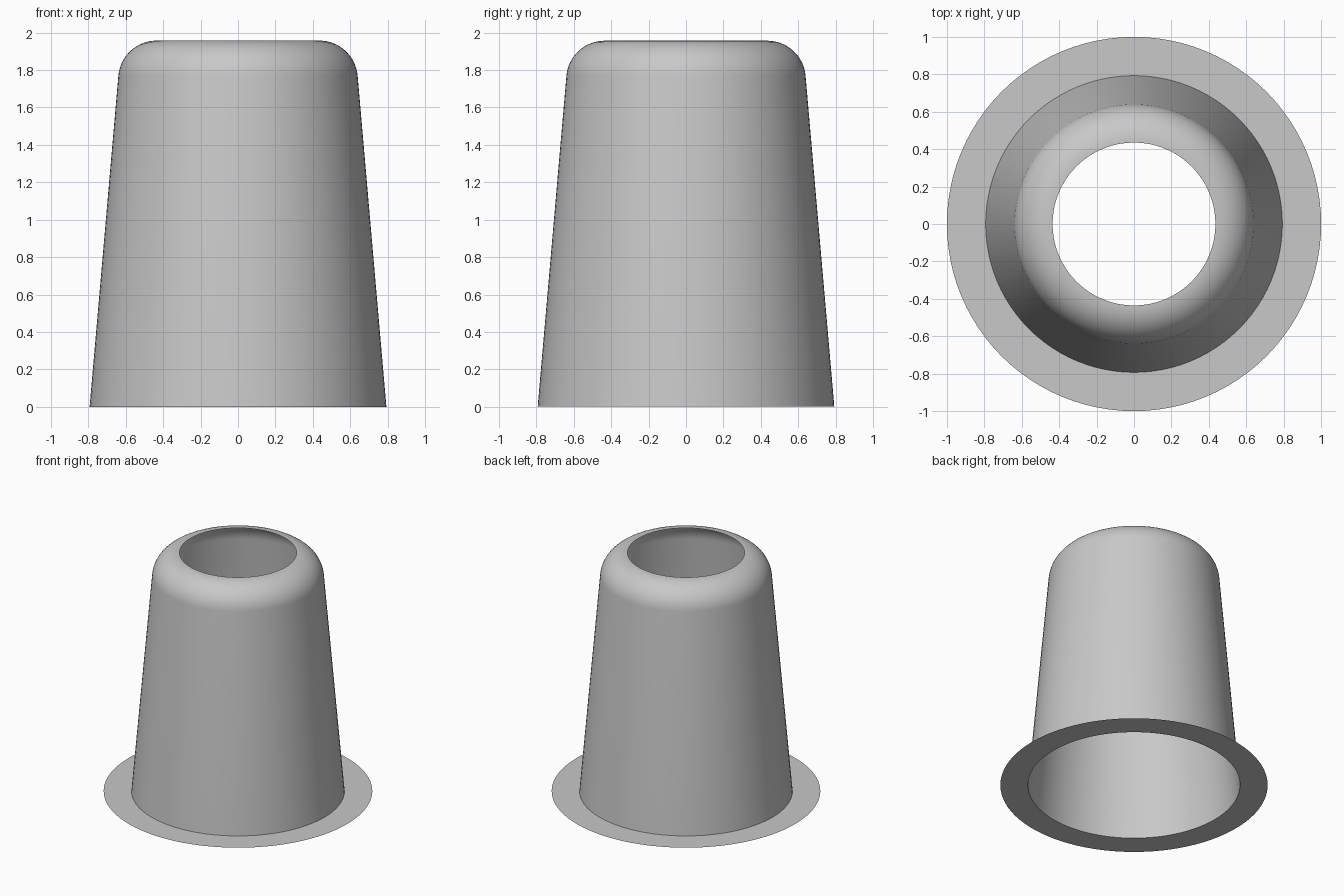
import bpy
import bmesh
from math import cos, sin, radians, pi

cube = bpy.data.objects.get("Cube")
if cube:
    bpy.data.objects.remove(cube, do_unlink=True)

SEGMENTS = 96
HEIGHT = 1.957
BASE_RADIUS = 0.793
FLANGE_RADIUS = 1.0
HOLE_RADIUS = 0.435
FILLET = 0.205
TAPER = 5  # wall lean in degrees

grey = bpy.data.materials.new("plain grey")
grey.use_nodes = True
colour = (0.58, 0.58, 0.58, 1)
grey.diffuse_color = colour
grey.node_tree.nodes["Principled BSDF"].inputs["Base Color"].default_value = colour


def revolve(name, profile):
    """Spin an open (radius, height) profile, listed outside to inside, into a thin shell."""
    bm = bmesh.new()
    rings = []
    for r, z in profile:
        angles = [2 * pi * i / SEGMENTS for i in range(SEGMENTS)]
        rings.append([bm.verts.new((r * cos(a), r * sin(a), z)) for a in angles])
    for low, high in zip(rings, rings[1:]):
        for i in range(SEGMENTS):
            j = (i + 1) % SEGMENTS
            bm.faces.new((low[i], low[j], high[j], high[i]))
    mesh = bpy.data.meshes.new(name)
    bm.to_mesh(mesh)
    bm.free()
    mesh.materials.append(grey)
    obj = bpy.data.objects.new(name, mesh)
    bpy.context.collection.objects.link(obj)
    bpy.ops.object.select_all(action="DESELECT")
    obj.select_set(True)
    bpy.context.view_layer.objects.active = obj
    bpy.ops.object.shade_smooth_by_angle(angle=radians(30))
    return obj


# Tapered wall, rounded shoulder and open top
STEPS = 16
shoulder = []
for k in range(STEPS + 1):
    a = radians(TAPER + (90 - TAPER) * k / STEPS)
    shoulder.append((HOLE_RADIUS + FILLET * cos(a), HEIGHT - FILLET + FILLET * sin(a)))
revolve("tapered_sleeve", [(BASE_RADIUS, 0)] + shoulder)

# Flat ring around the open foot
revolve("base_flange", [(FLANGE_RADIUS, 0), (BASE_RADIUS, 0)])
